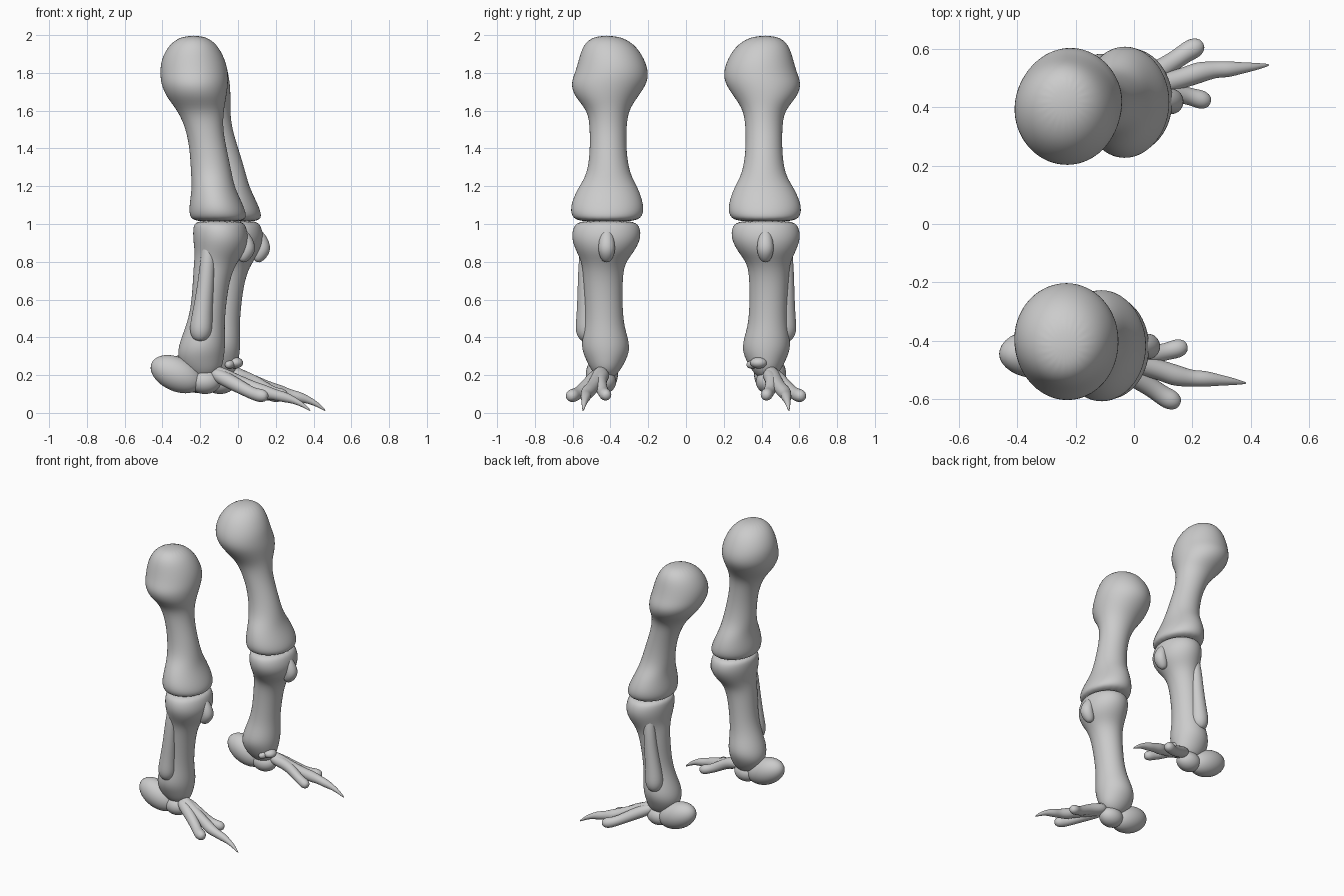
import bpy, bmesh, math
from mathutils import Vector, Euler

cube = bpy.data.objects.get("Cube")
if cube:
    bpy.data.objects.remove(cube, do_unlink=True)

bone = bpy.data.materials.new("pale_grey_bone")
bone.use_nodes = True
bone.diffuse_color = (0.6, 0.6, 0.6, 1)
bone.node_tree.nodes["Principled BSDF"].inputs["Base Color"].default_value = (0.6, 0.6, 0.6, 1)

SEGMENTS = 20


def place(point, side):
    """Right leg as given; left leg mirrored, its knee and foot set further forward."""
    x, y, z = point
    if side > 0:
        t = min(max((1.8 - z) / 0.7, 0), 1)
        x += 0.08 * math.sin(t * math.pi / 2)
    return Vector((x, side * y, z))


def make_object(name, bm, side, level):
    for v in bm.verts:
        v.co = place(v.co, side)
    bmesh.ops.recalc_face_normals(bm, faces=bm.faces)
    mesh = bpy.data.meshes.new(name)
    bm.to_mesh(mesh)
    bm.free()
    for face in mesh.polygons:
        face.use_smooth = True
    obj = bpy.data.objects.new(name, mesh)
    bpy.context.collection.objects.link(obj)
    mesh.materials.append(bone)
    if level:
        sub = obj.modifiers.new("smooth", 'SUBSURF')
        sub.levels = sub.render_levels = level


def skin_rings(bm, rings):
    for a, b in zip(rings, rings[1:]):
        for i in range(len(a)):
            j = (i + 1) % len(a)
            bm.faces.new((a[i], a[j], b[j], b[i]))
    bm.faces.new(rings[0])
    bm.faces.new(rings[-1])


def shaft(name, sections, side):
    """Upright loft; each section is height, back, front, inner, outer in hundredths."""
    bm = bmesh.new()
    rings = []
    for section in sections:
        z, x0, x1, y0, y1 = [n / 100 for n in section]
        ring = []
        for i in range(SEGMENTS):
            a = math.tau * i / SEGMENTS
            ring.append(bm.verts.new(((x0 + x1) / 2 + (x1 - x0) / 2 * math.cos(a),
                                      (y0 + y1) / 2 + (y1 - y0) / 2 * math.sin(a), z)))
        rings.append(ring)
    skin_rings(bm, rings)
    make_object(name, bm, side, 2)


def tube(name, path, side):
    """Round loft along a path of x, y, z, radius in hundredths, with rounded ends."""
    pts = [(Vector(p[:3]) / 100, p[3] / 100) for p in path]
    first, last = pts[0], pts[-1]
    d0 = (first[0] - pts[1][0]).normalized()
    d1 = (last[0] - pts[-2][0]).normalized()
    pts.insert(0, (first[0] + d0 * first[1] * 0.85, first[1] * 0.5))
    pts.append((last[0] + d1 * last[1] * 0.85, last[1] * 0.5))
    bm = bmesh.new()
    rings = []
    for k, (p, r) in enumerate(pts):
        along = pts[min(k + 1, len(pts) - 1)][0] - pts[max(k - 1, 0)][0]
        u = along.cross(Vector((0.3, 1, 0.2))).normalized()
        v = along.cross(u).normalized()
        ring = []
        for i in range(12):
            a = math.tau * i / 12
            ring.append(bm.verts.new(p + u * r * math.cos(a) + v * r * math.sin(a)))
        rings.append(ring)
    skin_rings(bm, rings)
    make_object(name, bm, side, 2)


def ellipsoid(name, centre, radii, tilt, side):
    bm = bmesh.new()
    bmesh.ops.create_uvsphere(bm, u_segments=32, v_segments=20, radius=1)
    turn = Euler((0, math.radians(tilt), 0)).to_matrix()
    for v in bm.verts:
        v.co = turn @ Vector([c * r for c, r in zip(v.co, radii)]) + Vector(centre)
    make_object(name, bm, side, 0)


THIGH = [
    (199.8, -29, -18, 36, 48), (195.5, -36.5, -11, 27, 54.5), (187, -41, -6.5, 21.5, 57),
    (180, -41.5, -5, 19.5, 59), (174, -41, -5, 20.5, 61.5), (167, -38, -6, 25.5, 59),
    (160, -32, -7.5, 30.5, 52), (150, -27.5, -8, 31.5, 51), (138, -25.5, -5.5, 31.5, 51),
    (126, -25, -3, 29.5, 52.5), (119, -24.5, -1.5, 25, 57.5), (110, -26, 3, 22, 61.5),
    (104, -26, 5, 22.5, 61), (101, -23, 3, 27, 57),
]
SHIN = [
    (102, -22, 2, 28, 56), (99, -24, 4.5, 24, 60), (92, -24, 6, 23.5, 61),
    (85, -23, 4, 27.5, 58), (79, -23.5, -1, 32.5, 55), (70, -24, -4.5, 33.5, 54.5),
    (55, -25, -6.5, 33.5, 53.5), (45, -28, -7, 32.5, 54), (35, -32, -6.5, 29, 56),
    (28, -32, -7.5, 31.5, 53), (22, -28, -9, 35, 50), (18, -22, -14, 39, 46),
]
SIDE_BONE = [(-14, 51, 95, 4), (-16, 53, 82, 4), (-17, 53, 68, 4.5),
             (-19, 52.5, 52, 5.5), (-19.7, 52.5, 43, 6.7)]
KNEE_KNOB = [(-1, 42, 97, 3.5), (4, 42, 92, 4), (5.5, 42, 87, 4.8), (3, 42, 83, 4)]
MIDDLE_TOE = [(-11, 45, 21, 4.5), (-2, 47, 17, 4), (9, 50, 13, 3.4), (14, 52, 11, 4),
              (20, 53, 9.5, 2.8), (24, 53, 8.5, 3), (29, 53.5, 7, 2), (34, 54, 4.5, 1.3),
              (38, 54.5, 1.4, 0.4)]
OUTER_TOE = [(-11, 47, 20, 4), (-2, 51, 15.5, 4), (6, 56, 11, 3.3), (10, 59, 9.5, 3.5),
             (13, 60.5, 9, 3.8)]
INNER_TOE = [(-9, 44, 20, 4), (0, 46, 17, 3.7), (8, 44.5, 12, 3.2), (12, 43.5, 10.5, 3),
             (15.5, 42.5, 9.5, 3.6)]

for side, label in ((-1, "right"), (1, "left")):
    shaft(label + "_thigh_bone", THIGH, side)
    shaft(label + "_shin_bone", SHIN, side)
    tube(label + "_side_bone", SIDE_BONE, side)
    tube(label + "_knee_knob", KNEE_KNOB, side)
    tube(label + "_middle_toe", MIDDLE_TOE, side)
    tube(label + "_outer_toe", OUTER_TOE, side)
    tube(label + "_inner_toe", INNER_TOE, side)
    ellipsoid(label + "_heel", (-0.325, 0.445, 0.205), (0.145, 0.085, 0.09), 24, side)
    ellipsoid(label + "_ankle", (-0.175, 0.44, 0.165), (0.085, 0.07, 0.065), 0, side)

# Small inner spur found on the left foot only
tube("left_spur", [(-13, 34, 25.5, 2.4), (-11, 37, 26, 2.2), (-9, 40, 26.5, 3)], 1)
ellipsoid("left_spur_tip", (-0.095, 0.385, 0.265), (0.042, 0.045, 0.03), 0, 1)
